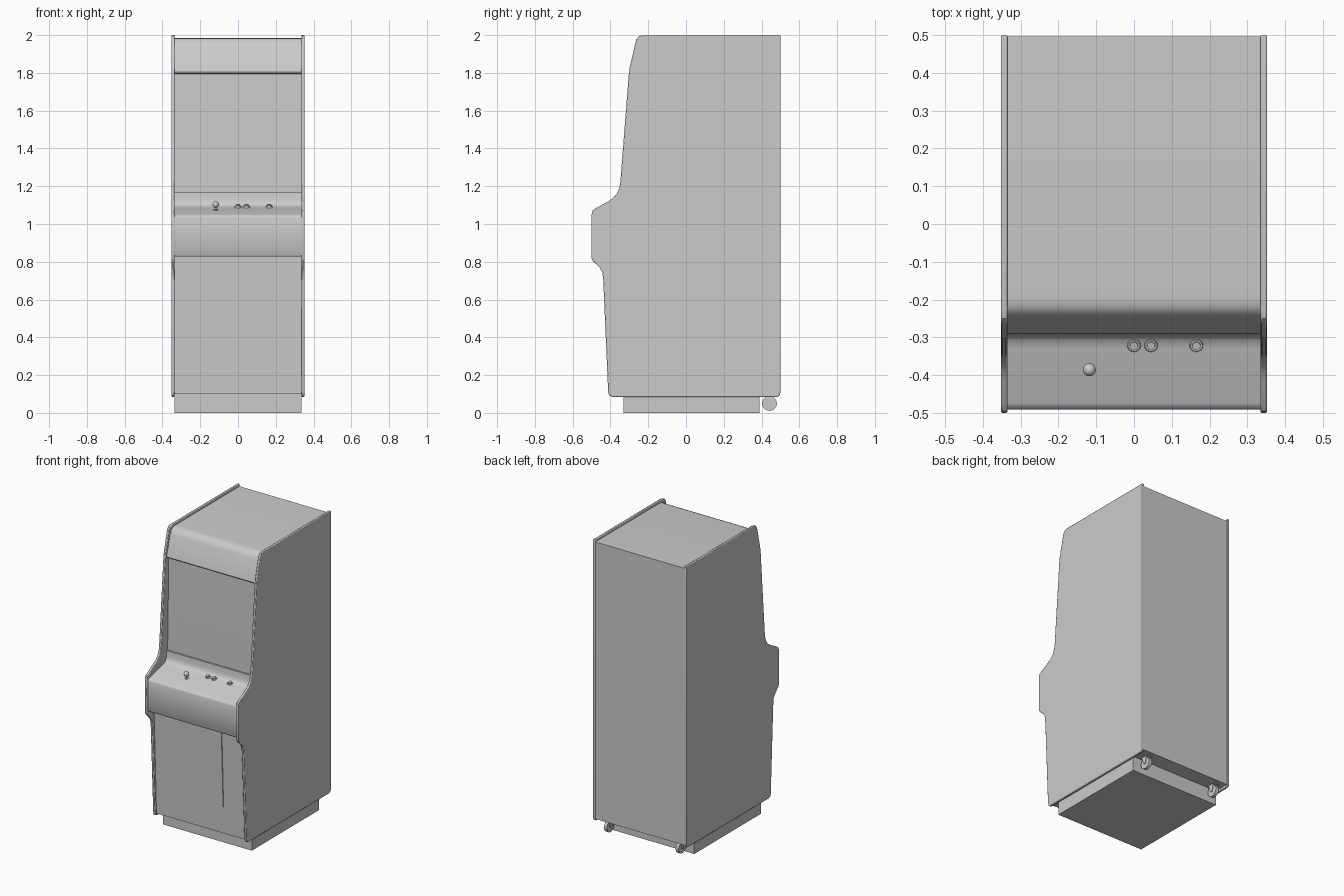
import bpy, bmesh, math
from mathutils import Matrix

if "Cube" in bpy.data.objects:
    bpy.data.objects.remove(bpy.data.objects["Cube"])

mat = bpy.data.materials.new("cabinet grey")
mat.diffuse_color = (0.6, 0.6, 0.6, 1)
mat.use_nodes = True
mat.node_tree.nodes["Principled BSDF"].inputs["Base Color"].default_value = mat.diffuse_color


def finish(name, bm, smooth=35):
    bmesh.ops.recalc_face_normals(bm, faces=bm.faces)
    me = bpy.data.meshes.new(name)
    bm.to_mesh(me)
    bm.free()
    me.materials.append(mat)
    ob = bpy.data.objects.new(name, me)
    bpy.context.collection.objects.link(ob)
    bpy.ops.object.select_all(action='DESELECT')
    ob.select_set(True)
    bpy.context.view_layer.objects.active = ob
    if smooth:
        bpy.ops.object.shade_smooth_by_angle(angle=math.radians(smooth))
    return ob


def extrude(name, pts, x0, x1, smooth=35):
    """Extrude a (y, z) profile from x0 to x1."""
    bm = bmesh.new()
    f = bm.faces.new([bm.verts.new((x0, y, z)) for y, z in pts])
    r = bmesh.ops.extrude_face_region(bm, geom=[f])
    bmesh.ops.translate(bm, vec=(x1 - x0, 0, 0),
                        verts=[v for v in r["geom"] if isinstance(v, bmesh.types.BMVert)])
    return finish(name, bm, smooth)


def box(name, x0, x1, y0, y1, z0, z1):
    return extrude(name, [(y0, z0), (y1, z0), (y1, z1), (y0, z1)], x0, x1, 0)


def cylinder(name, loc, r1, r2, depth, rot=Matrix(), seg=24):
    bm = bmesh.new()
    bmesh.ops.create_cone(bm, cap_ends=True, segments=seg, radius1=r1, radius2=r2,
                          depth=depth, matrix=Matrix.Translation(loc) @ rot)
    return finish(name, bm)


# Side panels with softened trim edges
side = [(-0.39, 0.085), (0.485, 0.085), (0.497, 0.095), (0.5, 0.11), (0.5, 2.0),
        (-0.23, 2.0), (-0.25, 1.994), (-0.264, 1.975), (-0.298, 1.83), (-0.304, 1.78),
        (-0.347, 1.23), (-0.353, 1.19), (-0.367, 1.158), (-0.39, 1.134), (-0.42, 1.115),
        (-0.48, 1.082), (-0.495, 1.07), (-0.5, 1.05), (-0.5, 0.82), (-0.492, 0.803),
        (-0.457, 0.77), (-0.443, 0.745), (-0.438, 0.7), (-0.412, 0.11), (-0.406, 0.092)]
for s, label in ((-1, "left"), (1, "right")):
    panel = extrude(label + "_side_panel", side, s * 0.335, s * 0.352)
    bev = panel.modifiers.new("trim", 'BEVEL')
    bev.width, bev.segments = 0.004, 2
    bev.limit_method, bev.angle_limit = 'ANGLE', math.radians(60)

# Main body: back, roof, marquee, recessed screen and lower front
body = [(-0.398, 0.1), (0.496, 0.1), (0.496, 1.985), (-0.19, 1.985), (-0.215, 1.982),
        (-0.235, 1.971), (-0.25, 1.945), (-0.29, 1.805), (-0.287, 1.798), (-0.266, 1.795),
        (-0.278, 1.178), (-0.278, 0.83), (-0.424, 0.83)]
extrude("cabinet_body", body, -0.335, 0.335)

# Control panel box
control = [(-0.27, 1.168), (-0.288, 1.166), (-0.291, 1.13), (-0.296, 1.108), (-0.308, 1.095),
           (-0.33, 1.087), (-0.475, 1.051), (-0.487, 1.045), (-0.491, 1.034),
           (-0.491, 0.838), (-0.485, 0.828), (-0.27, 0.828)]
extrude("control_panel", control, -0.335, 0.335, 50)

# Coin door plate lying on the sloping lower front


def front_y(z):
    return -0.398 - (z - 0.1) * 0.026 / 0.73


extrude("coin_door", [(front_y(0.285) - 0.006, 0.285), (front_y(0.285) + 0.01, 0.285),
                      (front_y(0.81) + 0.01, 0.81), (front_y(0.81) - 0.006, 0.81)],
        -0.178, 0.175, 0)

# Plinth
box("plinth", -0.335, 0.335, -0.33, 0.39, 0, 0.105)

# Buttons: collar and plunger tilted with the panel
tilt = Matrix.Rotation(math.radians(14), 4, 'X')
for i, x in enumerate((0.0, 0.045, 0.165)):
    cylinder(f"button_collar_{i + 1}", (x, -0.321, 1.09), 0.02, 0.016, 0.012, tilt)
    cylinder(f"button_plunger_{i + 1}", (x, -0.322, 1.095), 0.012, 0.011, 0.014, tilt)

# Joystick
cylinder("joystick_base", (-0.118, -0.383, 1.074), 0.014, 0.012, 0.006, tilt)
cylinder("joystick_shaft", (-0.118, -0.384, 1.085), 0.005, 0.005, 0.032, tilt, 12)
bm = bmesh.new()
bmesh.ops.create_uvsphere(bm, u_segments=20, v_segments=12, radius=0.017,
                          matrix=Matrix.Translation((-0.118, -0.386, 1.103)))
finish("joystick_ball", bm)

# Rear casters: wheel, fork cheeks and mounting plate
turn = Matrix.Rotation(math.pi / 2, 4, 'Y')
for s, label in ((-1, "left"), (1, "right")):
    x = s * 0.27
    cylinder(label + "_caster_wheel", (x, 0.442, 0.05), 0.039, 0.039, 0.022, turn, 28)
    for k in (-1, 1):
        c = x + k * 0.015
        extrude(f"{label}_caster_fork_{'outer' if k == s else 'inner'}",
                [(0.434, 0.043), (0.45, 0.043), (0.462, 0.097), (0.415, 0.097)],
                c - 0.002, c + 0.002, 0)
    box(label + "_caster_plate", x - 0.025, x + 0.025, 0.405, 0.475, 0.093, 0.102)
